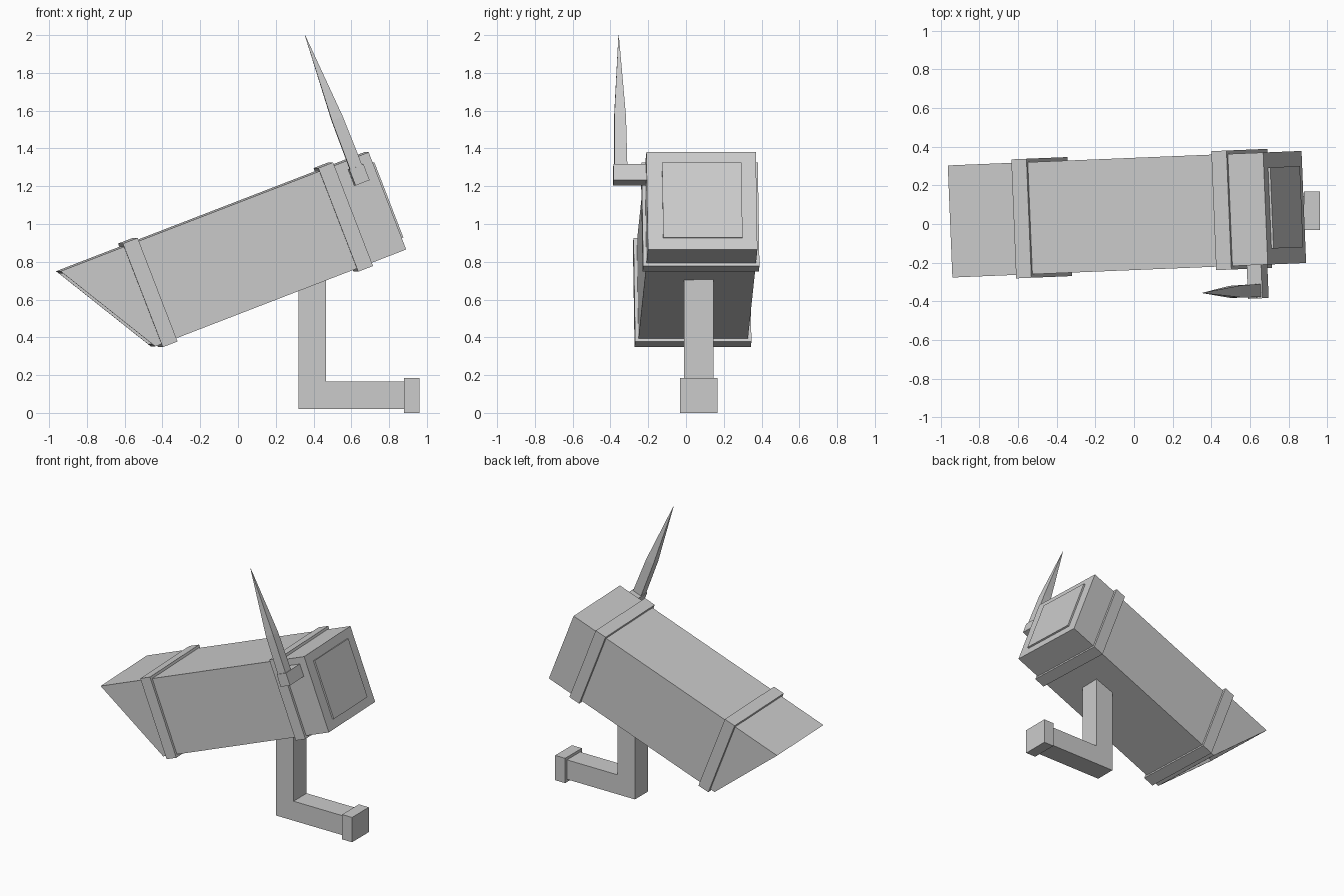
import bpy, bmesh
from math import radians
from mathutils import Matrix, Vector

cube = bpy.data.objects.get("Cube")
if cube:
    bpy.data.objects.remove(cube, do_unlink=True)

grey = bpy.data.materials.new("light grey metal")
grey.use_nodes = True
color = (0.6, 0.6, 0.6, 1)
grey.diffuse_color = color
grey.node_tree.nodes["Principled BSDF"].inputs["Base Color"].default_value = color

# Housing frame: x runs along the barrel, origin at the rear top edge
TILT = (Matrix.Translation((0.68, 0.08, 1.38))
        @ Matrix.Rotation(radians(2.35), 4, 'Z')
        @ Matrix.Rotation(radians(-21.1), 4, 'Y'))
WORLD = Matrix.Identity(4)
HALF, HEIGHT = 0.29, 0.552


def finish(name, bm, frame):
    bmesh.ops.recalc_face_normals(bm, faces=bm.faces[:])
    mesh = bpy.data.meshes.new(name)
    bm.to_mesh(mesh)
    bm.free()
    mesh.materials.append(grey)
    obj = bpy.data.objects.new(name, mesh)
    obj.matrix_world = frame
    bpy.context.collection.objects.link(obj)
    return obj


def box(name, low, high, frame=WORLD):
    low, high = Vector(low), Vector(high)
    bm = bmesh.new()
    bmesh.ops.create_cube(bm, size=1)
    for v in bm.verts:
        v.co = (low + high) / 2 + v.co * (high - low)
    return finish(name, bm, frame)


def extrude_profile(points, low, high):
    bm = bmesh.new()
    face = bm.faces.new([bm.verts.new((x, low, z)) for x, z in points])
    new = bmesh.ops.extrude_face_region(bm, geom=[face])["geom"]
    for v in new:
        if isinstance(v, bmesh.types.BMVert):
            v.co.y = high
    bmesh.ops.recalc_face_normals(bm, faces=bm.faces[:])
    return bm


# Barrel with slanted, hollow hood
bm = extrude_profile([(0, 0), (-1.75, 0), (-1.425, -HEIGHT), (0, -HEIGHT)], -HALF, HALF)
front = min(bm.faces, key=lambda f: f.calc_center_median().x)
bmesh.ops.inset_region(bm, faces=[front], thickness=0.02, use_even_offset=True)
new = bmesh.ops.extrude_face_region(bm, geom=[front])["geom"]
for v in new:
    if isinstance(v, bmesh.types.BMVert):
        v.co.x = -1.38
if front.is_valid:
    bmesh.ops.delete(bm, geom=[front], context='FACES_ONLY')
finish("housing", bm, TILT)

# Raised bands around the barrel
RIM = 0.018
for name, start in (("front_band", -1.39), ("rear_band", -0.28)):
    box(name, (start, -HALF - RIM, -HEIGHT - RIM), (start + 0.084, HALF + RIM, RIM), TILT)

# Rear cover plate
box("rear_panel", (-0.02, -0.208, -0.488), (0.012, 0.212, -0.062), TILT)

# Aerial: side mount and four-sided spike
box("aerial_mount", (-0.135, -0.463, -0.137), (-0.055, -0.27, -0.047), TILT)
bm = bmesh.new()
rings = []
for z, r in ((-0.06, 0.034), (0.228, 0.031), (0.703, 0.001)):
    corners = ((-r, -r), (r, -r), (r, r), (-r, r))
    rings.append([bm.verts.new((-0.097 + x, -0.423 + y, z)) for x, y in corners])
for a, b in zip(rings, rings[1:]):
    for i in range(4):
        j = (i + 1) % 4
        bm.faces.new((a[i], a[j], b[j], b[i]))
bm.faces.new(rings[0])
bm.faces.new(rings[-1])
finish("aerial_spike", bm, TILT)

# Bent wall bracket and its end cap
bracket = [(0.32, 0.02), (0.9, 0.02), (0.9, 0.165), (0.465, 0.165), (0.465, 0.78), (0.32, 0.78)]
finish("bracket", extrude_profile(bracket, -0.01, 0.145), WORLD)
box("wall_mount", (0.88, -0.031, 0), (0.962, 0.167, 0.185))
